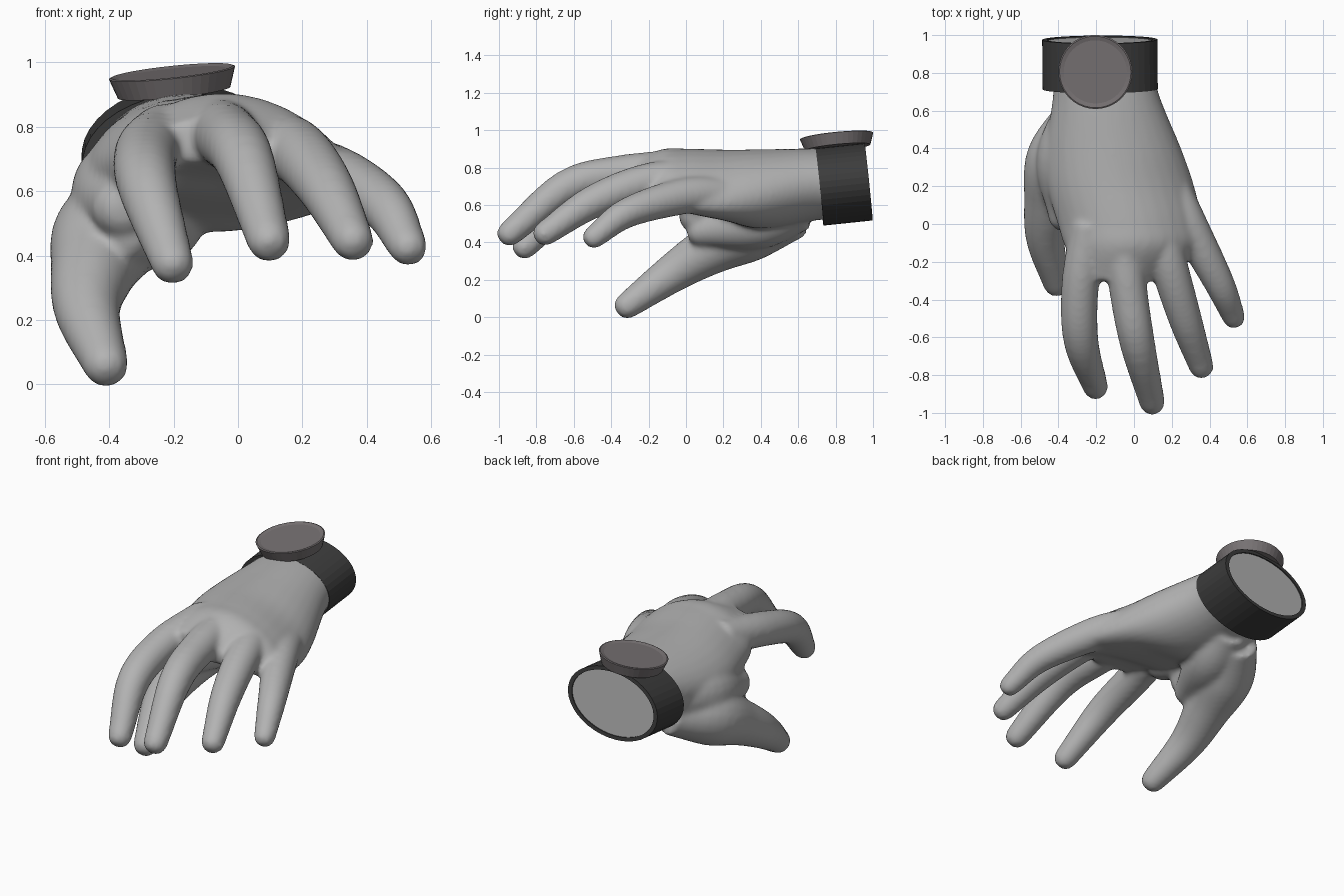
import bpy, bmesh, math
from mathutils import Vector, Matrix

if "Cube" in bpy.data.objects:
    bpy.data.objects.remove(bpy.data.objects["Cube"])


def material(name, rgb):
    m = bpy.data.materials.new(name)
    m.diffuse_color = (*rgb, 1)
    m.use_nodes = True
    m.node_tree.nodes["Principled BSDF"].inputs["Base Color"].default_value = m.diffuse_color
    return m


SKIN = material("light grey", (0.45, 0.45, 0.45))
STRAP = material("charcoal", (0.045, 0.045, 0.045))
METAL = material("warm grey", (0.185, 0.168, 0.172))


def add_object(name, bm, mat):
    bmesh.ops.recalc_face_normals(bm, faces=bm.faces)
    mesh = bpy.data.meshes.new(name)
    bm.to_mesh(mesh)
    bm.free()
    mesh.materials.append(mat)
    ob = bpy.data.objects.new(name, mesh)
    bpy.context.collection.objects.link(ob)
    return ob


def loft(bm, rings, closed=False):
    """Skin a list of point rings; cap both ends, or join last to first."""
    rows = [[bm.verts.new(p) for p in r] for r in rings]
    n = len(rows[0])
    pairs = list(zip(rows, rows[1:])) + ([(rows[-1], rows[0])] if closed else [])
    for a, b in pairs:
        for i in range(n):
            j = (i + 1) % n
            bm.faces.new((a[i], a[j], b[j], b[i]))
    if not closed:
        bm.faces.new(rows[0])
        bm.faces.new(rows[-1])


def circle(n):
    return [(math.cos(t), math.sin(t)) for t in (2 * math.pi * i / n for i in range(n))]


def catmull(keys, steps):
    """Smoothly interpolate rows of numbers."""
    ks = [Vector(k) for k in keys]
    ks = [ks[0] * 2 - ks[1]] + ks + [ks[-1] * 2 - ks[-2]]
    out = []
    for a, b, c, d in zip(ks, ks[1:], ks[2:], ks[3:]):
        for s in range(steps):
            t = s / steps
            out.append(0.5 * (2 * b + (c - a) * t + (2 * a - 5 * b + 4 * c - d) * t * t
                              + (3 * b - a - 3 * c + d) * t ** 3))
    return out + [ks[-2]]


def digit(bm, keys):
    """Round tapering finger along x, y, z, radius keys with a blunt domed tip."""
    pts = catmull(keys, 6)
    rings = []
    for i, p in enumerate(pts):
        d = (pts[min(i + 1, len(pts) - 1)] - pts[max(i - 1, 0)]).to_3d().normalized()
        side = d.cross(Vector((0, 0, 1))).normalized()
        up = side.cross(d)
        ends = [(0, 1)] if i < len(pts) - 1 else [(0, 1), (0.5, 0.9), (0.85, 0.62), (0.98, 0.3)]
        r = p[3] + 0.004
        for along, scale in ends:
            c = p.to_3d() + d * along * r
            rings.append([c + (side * u + up * v) * r * scale for u, v in circle(20)])
    loft(bm, rings)


# Hand: palm and five digits fused into one skin
bm = bmesh.new()
palm = [  # y, centre x, centre z, half width, half height, arch, drop to the right
    (0.92, -0.18, 0.71, 0.27, 0.18, 0, 0),
    (0.70, -0.15, 0.71, 0.278, 0.192, 0, 0),
    (0.40, -0.11, 0.685, 0.36, 0.212, 0.03, 0.01),
    (0.20, -0.07, 0.71, 0.39, 0.185, 0.07, 0.03),
    (0.00, -0.02, 0.74, 0.385, 0.16, 0.09, 0.035),
    (-0.13, 0.00, 0.765, 0.36, 0.13, 0.10, 0.045),
    (-0.30, -0.08, 0.755, 0.20, 0.07, 0.03, 0.01)]
loft(bm, [[(cx + w * u, y, cz + h * v - arch * u * u - drop * u) for u, v in circle(32)]
          for y, cx, cz, w, h, arch, drop in catmull(palm, 5)])

# Thumb, and the flesh joining it to the side and underside of the palm
digit(bm, [(-0.29, 0.60, 0.54, 0.11), (-0.40, 0.35, 0.47, 0.165), (-0.45, 0.12, 0.355, 0.13),
           (-0.468, -0.08, 0.23, 0.10), (-0.412, -0.31, 0.065, 0.068)])
digit(bm, [(-0.25, 0.64, 0.67, 0.14), (-0.36, 0.34, 0.60, 0.155), (-0.36, 0.06, 0.55, 0.095)])
digit(bm, [(-0.20, 0.62, 0.59, 0.12), (-0.26, 0.38, 0.505, 0.14), (-0.34, 0.09, 0.46, 0.08)])
digit(bm, [(-0.33, 0.25, 0.64, 0.13), (-0.28, -0.06, 0.69, 0.10)])

# Four fingers: root, knuckle, middle joint, tip
fingers = [
    [(-0.23, 0.00, 0.77, 0.10), (-0.285, -0.33, 0.715, 0.096),
     (-0.28, -0.62, 0.61, 0.089), (-0.205, -0.86, 0.38, 0.064)],
    [(-0.07, 0.00, 0.795, 0.10), (-0.03, -0.35, 0.765, 0.097),
     (0.02, -0.64, 0.695, 0.089), (0.095, -0.94, 0.45, 0.065)],
    [(0.10, 0.10, 0.75, 0.095), (0.18, -0.20, 0.725, 0.096),
     (0.27, -0.50, 0.615, 0.085), (0.355, -0.75, 0.45, 0.063)],
    [(0.19, 0.24, 0.66, 0.08), (0.29, 0.00, 0.65, 0.094),
     (0.45, -0.31, 0.56, 0.077), (0.527, -0.49, 0.43, 0.058)]]
for keys in fingers:
    digit(bm, keys)
hand = add_object("hand", bm, SKIN)
remesh = hand.modifiers.new("fuse", 'REMESH')
remesh.mode = 'VOXEL'
remesh.voxel_size = 0.014
remesh.use_smooth_shade = True
smooth = hand.modifiers.new("soften", 'SMOOTH')
smooth.factor = 0.5
smooth.iterations = 12

# Wrist frame: local z runs along the forearm, tipped slightly back
wrist = (Matrix.Translation((-0.18, 0.845, 0.71)) @ Matrix.Rotation(math.radians(-5), 4, 'Y')
         @ Matrix.Rotation(math.radians(-84), 4, 'X'))


def oval(a, b, z, n=40):
    return [wrist @ Vector((a * u, b * v, z)) for u, v in circle(n)]


# Flat cut end of the wrist
bm = bmesh.new()
loft(bm, [oval(0.283, 0.188, -0.05), oval(0.283, 0.188, 0.125)])
add_object("wrist_end", bm, SKIN)

# Watch strap
bm = bmesh.new()
loft(bm, [oval(0.306, 0.207, -0.132), oval(0.306, 0.207, 0.132),
          oval(0.28, 0.185, 0.132), oval(0.28, 0.185, -0.132)], closed=True)
add_object("watch_strap", bm, STRAP)

# Watch case: flared dish with a shallow recessed dial
bm = bmesh.new()
frame = (Matrix.Translation((-0.205, 0.805, 0.968)) @ Matrix.Rotation(math.radians(-6), 4, 'Y')
         @ Matrix.Rotation(math.radians(5.5), 4, 'X'))
profile = [(0.176, -0.062), (0.197, 0), (0.19, 0.003), (0.168, -0.003)]
loft(bm, [[frame @ Vector((r * u, r * v, z)) for u, v in circle(40)] for r, z in profile])
add_object("watch_case", bm, METAL)
